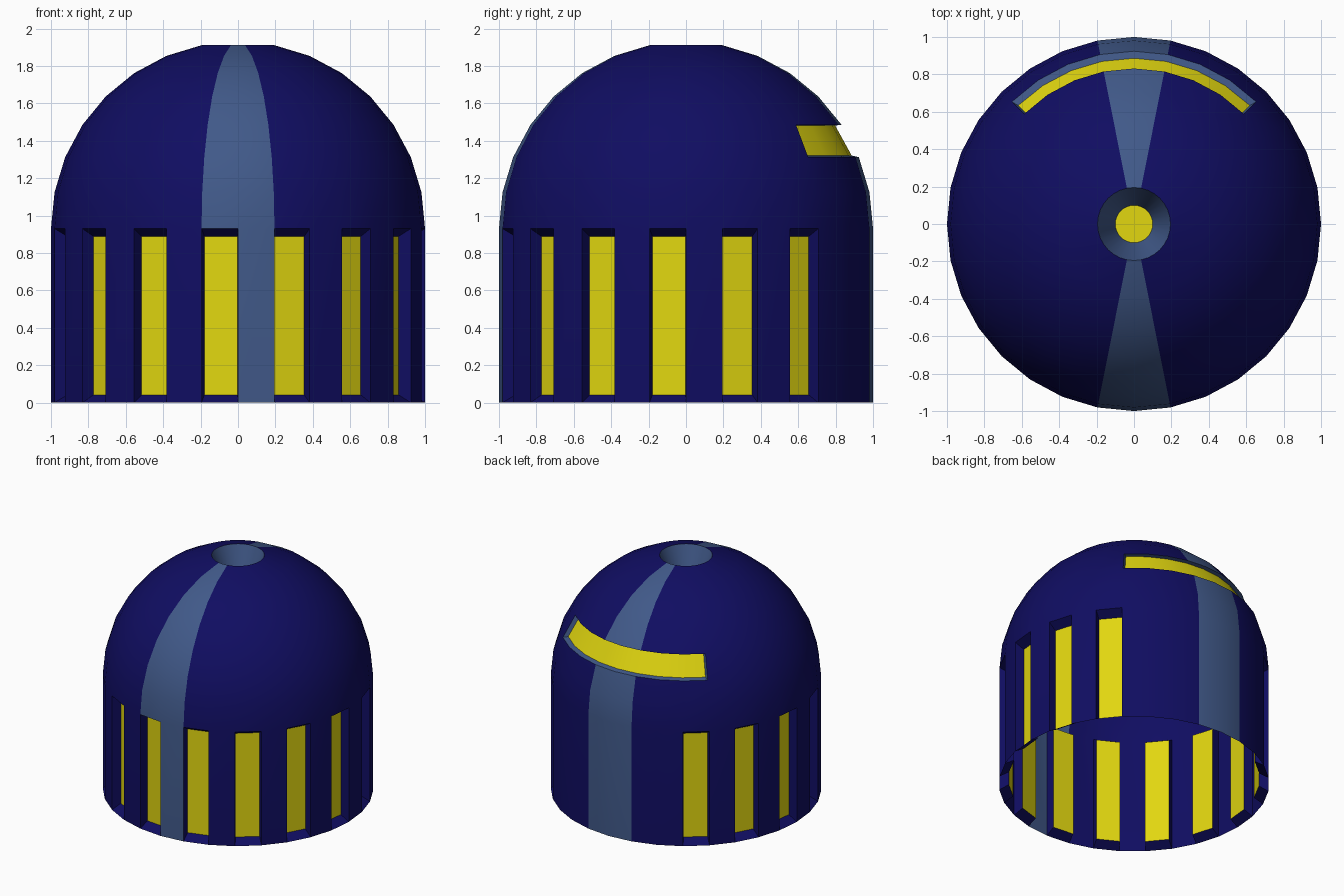
import bpy
import bmesh
from math import sin, cos, radians, pi
from mathutils import Vector

cube = bpy.data.objects.get("Cube")
if cube:
    bpy.data.objects.remove(cube)


def material(name, rgb):
    mat = bpy.data.materials.new(name)
    mat.use_nodes = True
    mat.diffuse_color = (*rgb, 1)
    mat.node_tree.nodes["Principled BSDF"].inputs["Base Color"].default_value = (*rgb, 1)
    return mat


MATS = [material("navy blue", (0.005, 0.004, 0.12)),
        material("slate blue", (0.052, 0.1, 0.25)),
        material("yellow", (0.76, 0.68, 0.005))]
NAVY, SLATE, YELLOW = range(3)

SIDES = 32
STEP = 2 * pi / SIDES
WALL = 0.93           # height of the straight wall
RINGS = [(1, 0)] + [(cos(i * STEP), WALL + sin(i * STEP)) for i in range(8)]
WINDOWS = [k for k in range(1, SIDES, 2) if k not in (5, 7, 9)]
VISOR_COLUMNS = range(4, 12)
VISOR_ROW = 3
STRIPE_COLUMNS = (7, 8, 23, 24)


def point(k, r, z):
    return Vector((r * cos(k * STEP), r * sin(k * STEP), z))


def build(name, faces):
    """Make an object from (points, material index) pairs."""
    bm = bmesh.new()
    for pts, mat in faces:
        bm.faces.new([bm.verts.new(p) for p in pts]).material_index = mat
    bmesh.ops.remove_doubles(bm, verts=bm.verts, dist=0.0001)
    mesh = bpy.data.meshes.new(name)
    bm.to_mesh(mesh)
    bm.free()
    for mat in MATS:
        mesh.materials.append(mat)
    obj = bpy.data.objects.new(name, mesh)
    bpy.context.collection.objects.link(obj)
    bpy.ops.object.select_all(action="DESELECT")
    obj.select_set(True)
    bpy.context.view_layer.objects.active = obj
    bpy.ops.object.shade_smooth_by_angle(angle=radians(30))
    return obj


def walls(outer, inner, mat):
    """Side walls of a recess, between two matching loops."""
    n = len(outer)
    return [((outer[i], outer[(i + 1) % n], inner[(i + 1) % n], inner[i]), mat)
            for i in range(n)]


def cell(k, row):
    (r0, z0), (r1, z1) = RINGS[row], RINGS[row + 1]
    return [point(k, r0, z0), point(k + 1, r0, z0),
            point(k + 1, r1, z1), point(k, r1, z1)]


# Domed shell, open below, with gaps for the windows and visor
shell = []
for row in range(len(RINGS) - 1):
    for k in range(SIDES):
        if row == 0 and k in WINDOWS or row == VISOR_ROW and k in VISOR_COLUMNS:
            continue
        shell.append((cell(k, row), SLATE if k in STRIPE_COLUMNS else NAVY))
build("domed_shell", shell)

# Recessed windows around the wall
windows = []
for k in WINDOWS:
    outer = cell(k, 0)
    centre = sum(outer, Vector()) / 4
    inward = -point(k + 0.5, 0.07, 0)
    inner = [centre + (p - centre) * 0.91 + inward for p in outer]
    windows += walls(outer, inner, NAVY) + [(inner, YELLOW)]
build("wall_windows", windows)

# Curved visor slot at the back
(r0, z0), (r1, z1) = RINGS[VISOR_ROW], RINGS[VISOR_ROW + 1]
columns = range(4, 13)
outer = [point(k, r0, z0) for k in columns] + [point(k, r1, z1) for k in reversed(columns)]


def visor_point(k, r, z):
    return point(8 + (k - 8) * 0.985, r * 0.959, z)


low = [visor_point(k, r0, z0 + 0.008) for k in columns]
high = [visor_point(k, r1, z1 - 0.004) for k in columns]
visor = walls(outer, low + high[::-1], SLATE)
visor += [((low[i], low[i + 1], high[i + 1], high[i]), YELLOW) for i in range(8)]
build("visor_slot", visor)

# Funnel at the crown with a lit disc at its base
rim_r, rim_z = RINGS[-1]
rim = [point(k, rim_r, rim_z) for k in range(SIDES)]
base = [point(k, 0.1, rim_z - 0.25) for k in range(SIDES)]
build("crown_funnel", walls(rim, base, SLATE) + [(base, YELLOW)])
